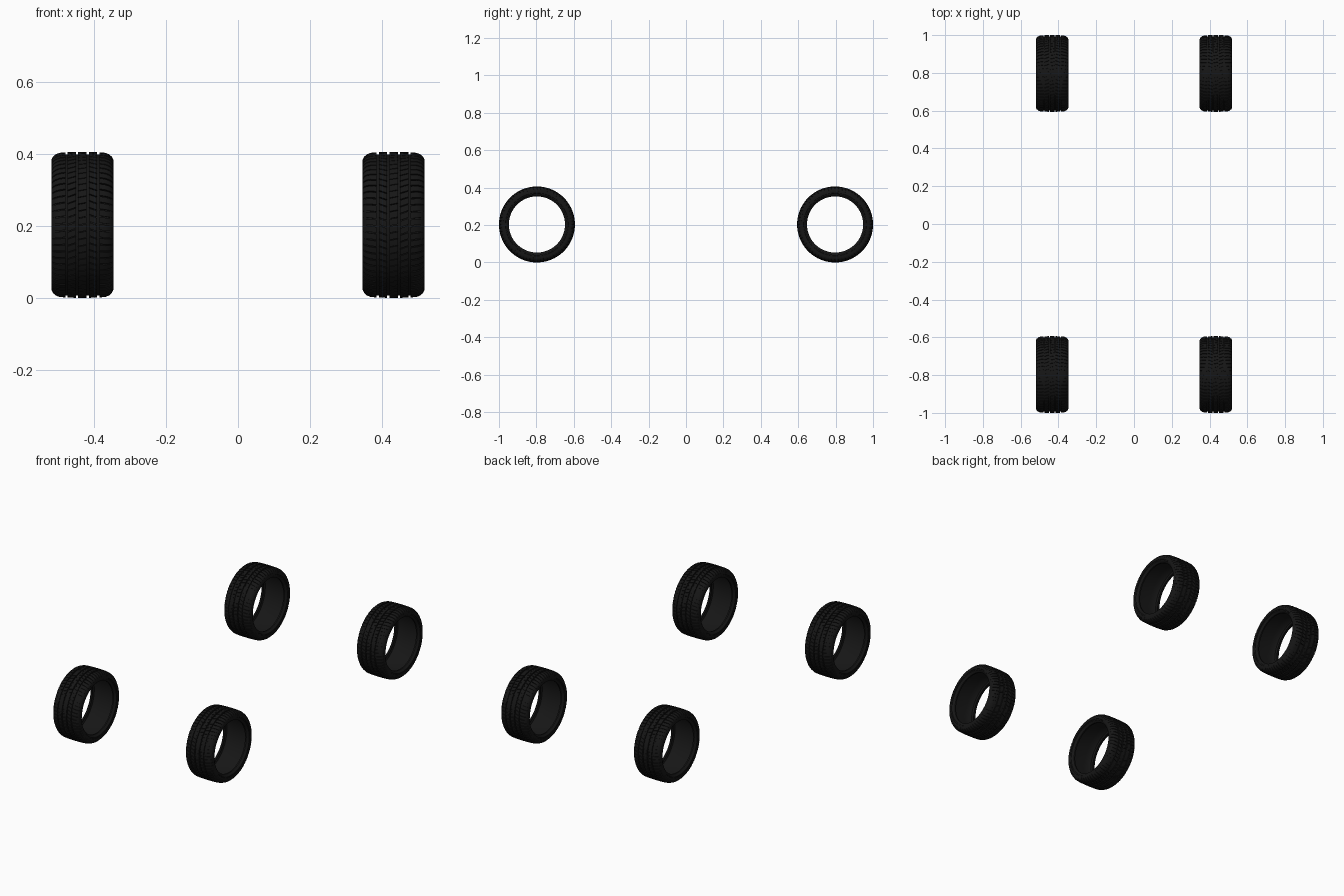
import bpy, bmesh, math

if "Cube" in bpy.data.objects:
    bpy.data.objects.remove(bpy.data.objects["Cube"])

R = 0.203                      # outer tyre radius
CX, CY = 0.433, 0.797          # wheel centre offsets
SEG, BLOCKS = 96, 64

rubber = bpy.data.materials.new("rubber")
rubber.diffuse_color = (0.008, 0.008, 0.008, 1)
rubber.use_nodes = True
rubber.node_tree.nodes["Principled BSDF"].inputs["Base Color"].default_value = rubber.diffuse_color


def point(u, r, a):
    return (u, r * math.sin(a), r * math.cos(a))


def revolve(bm, profile):
    """Spin a closed (u, r) section around the axle."""
    rings = [[bm.verts.new(point(u, r, 2 * math.pi * i / SEG)) for u, r in profile]
             for i in range(SEG)]
    n = len(profile)
    for i in range(SEG):
        a, b = rings[i], rings[(i + 1) % SEG]
        for j in range(n):
            k = (j + 1) % n
            bm.faces.new((a[j], a[k], b[k], b[j]))


def tread_block(bm, strip, start, span, skew):
    """One raised block whose outer face follows a strip of (u, r, depth)."""
    rows = []
    for t in (0, 0.5, 1):
        top, base = [], []
        for u, r, d in strip:
            a = start + span * t + skew * u
            top.append(bm.verts.new(point(u, r, a)))
            base.append(bm.verts.new(point(u, r - d, a)))
        rows.append(top + base[::-1])
    n = len(rows[0])
    for a, b in zip(rows, rows[1:]):
        for j in range(n):
            k = (j + 1) % n
            bm.faces.new((a[j], a[k], b[k], b[j]))
    m = n // 2
    for row in (rows[0], rows[-1]):
        for j in range(m - 1):
            bm.faces.new((row[j], row[j + 1], row[n - 2 - j], row[n - 1 - j]))


bm = bmesh.new()

# Hollow carcass: crown, sidewall with a raised rib, bead, inner liner
half = [(0.045, 0.1965), (0.064, 0.1950), (0.076, 0.1910), (0.083, 0.1850),
        (0.0855, 0.1790), (0.0865, 0.1720), (0.0865, 0.1680), (0.0850, 0.1670),
        (0.0840, 0.1610), (0.0825, 0.1600), (0.0790, 0.1540), (0.0740, 0.1500),
        (0.0660, 0.1500), (0.0640, 0.1540), (0.0720, 0.1620), (0.0770, 0.1720),
        (0.0740, 0.1820), (0.0620, 0.1880), (0.0350, 0.1900)]
revolve(bm, half + [(-u, r) for u, r in reversed(half)])

# Tread rows: centre rib, two intermediate ribs, two wrapped shoulders
pitch = 2 * math.pi / BLOCKS
centre = [(-0.012, R, 0.008), (0.012, R, 0.008)]
middle = [(0.018, R, 0.008), (0.041, R - 0.0007, 0.008)]
shoulder = [(0.047, R - 0.001, 0.008), (0.064, R - 0.0025, 0.008),
            (0.075, R - 0.007, 0.007), (0.082, R - 0.0135, 0.006),
            (0.0860, R - 0.0215, 0.005)]
for i in range(BLOCKS):
    a = i * pitch
    tread_block(bm, centre, a, pitch * 0.9, 1.0)
    for s in (1, -1):
        for strip, phase, fill, skew in ((middle, 0.3, 0.86, 1.8),
                                         (shoulder, 0.6, 0.82, 0.6)):
            tread_block(bm, [(s * u, r, d) for u, r, d in strip],
                        a + phase * pitch, pitch * fill, s * skew)

bmesh.ops.recalc_face_normals(bm, faces=bm.faces)
mesh = bpy.data.meshes.new("tyre")
bm.to_mesh(mesh)
bm.free()
mesh.materials.append(rubber)

# Four tyres, the left pair turned to face outwards
for side, sx in (("left", -1), ("right", 1)):
    for end, sy in (("front", -1), ("rear", 1)):
        tyre = bpy.data.objects.new(f"{end}_{side}_tyre", mesh)
        bpy.context.collection.objects.link(tyre)
        tyre.location = (sx * CX, sy * CY, R)
        tyre.rotation_euler.z = math.pi if sx < 0 else 0

bpy.context.view_layer.objects.active = tyre
tyre.select_set(True)
bpy.ops.object.shade_smooth_by_angle(angle=math.radians(35))
